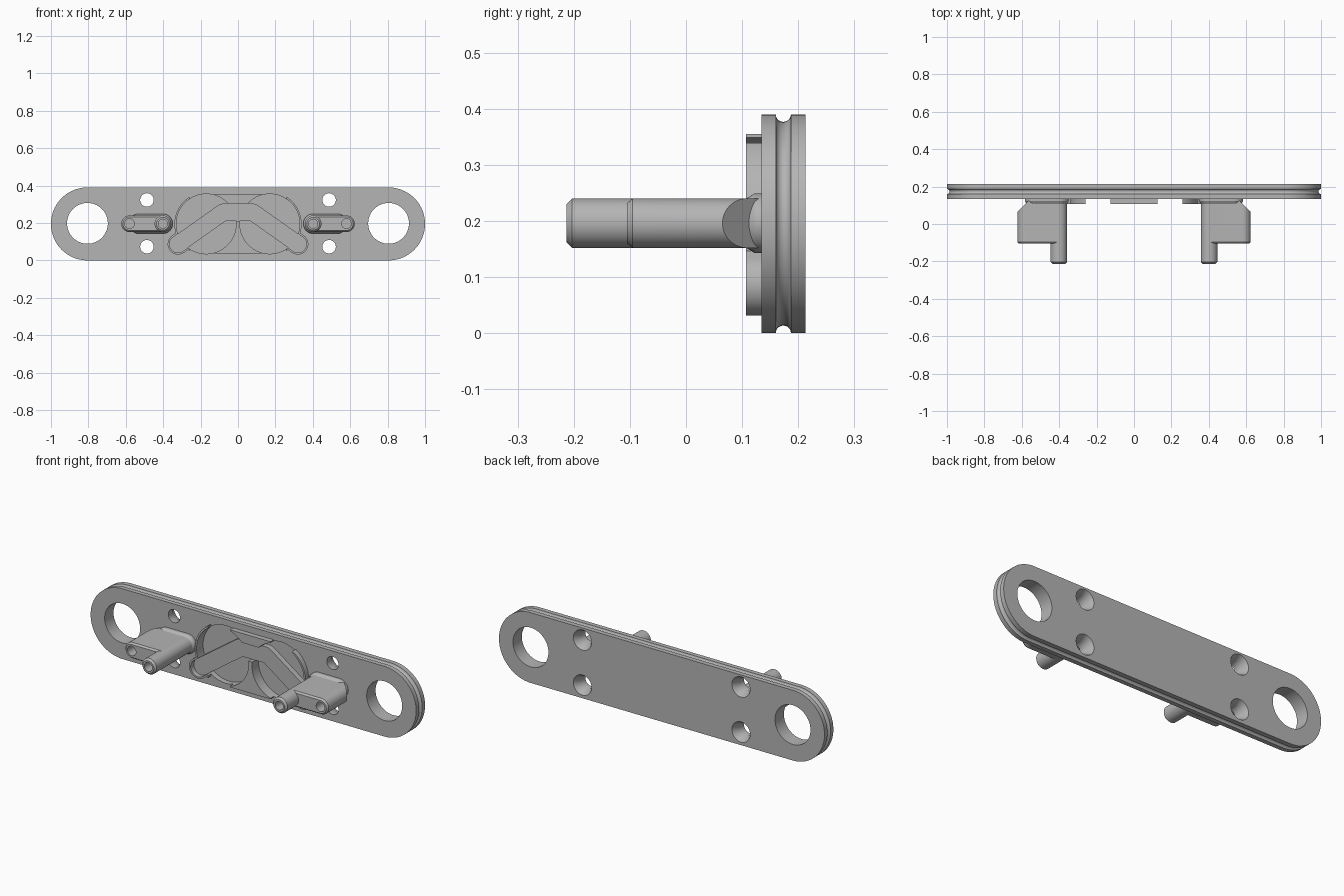
import bpy, bmesh, math
from mathutils import Vector

if "Cube" in bpy.data.objects:
    bpy.data.objects.remove(bpy.data.objects["Cube"])

metal = bpy.data.materials.new("plain_grey")
metal.diffuse_color = (0.46, 0.46, 0.46, 1)
metal.use_nodes = True
metal.node_tree.nodes["Principled BSDF"].inputs["Base Color"].default_value = metal.diffuse_color
MID = 0.195          # height of the long axis
FRONT, BACK = 0.135, 0.213


def finish(name, bm):
    bmesh.ops.recalc_face_normals(bm, faces=bm.faces)
    me = bpy.data.meshes.new(name)
    bm.to_mesh(me)
    bm.free()
    me.materials.append(metal)
    ob = bpy.data.objects.new(name, me)
    bpy.context.collection.objects.link(ob)
    return ob


def loft(name, a, b, rings, n=32):
    """Capsule outline from a to b (x, z), lofted through (y, radius) rings."""
    a, b = sorted([a, b])
    t = math.atan2(b[1] - a[1], b[0] - a[0])
    bm = bmesh.new()
    loops = []
    for y, r in rings:
        pts = []
        for c, start in ((b, t - math.pi / 2), (a, t + math.pi / 2)):
            for i in range(n if a == b else n + 1):
                w = start + math.pi * i / n
                pts.append((c[0] + r * math.cos(w), y, c[1] + r * math.sin(w)))
        loops.append([bm.verts.new(p) for p in pts])
    for p, q in zip(loops, loops[1:]):
        for i in range(len(p)):
            j = (i + 1) % len(p)
            bm.faces.new((p[i], p[j], q[j], q[i]))
    bm.faces.new(loops[0])
    bm.faces.new(loops[-1])
    return finish(name, bm)


def disc(name, c, rings):
    return loft(name, c, c, rings)


def prism(name, pts, vec):
    bm = bmesh.new()
    lo = [bm.verts.new(p) for p in pts]
    hi = [bm.verts.new(Vector(p) + Vector(vec)) for p in pts]
    bm.faces.new(lo)
    bm.faces.new(hi)
    for i in range(len(pts)):
        j = (i + 1) % len(pts)
        bm.faces.new((lo[i], lo[j], hi[j], hi[i]))
    return finish(name, bm)


def box(name, x0, x1, y0, y1, z0, z1):
    return prism(name, [(x0, y0, z0), (x1, y0, z0), (x1, y0, z1), (x0, y0, z1)], (0, y1 - y0, 0))


def combine(ob, operation, tools):
    bpy.context.view_layer.objects.active = ob
    for tool in tools:
        m = ob.modifiers.new("bool", 'BOOLEAN')
        m.operation, m.solver, m.object = operation, 'EXACT', tool
        bpy.ops.object.modifier_apply(modifier=m.name)
        bpy.data.objects.remove(tool)
    return ob


def chevron(y0, y1):
    """Bent bar: flat top with two sloping legs."""
    rings = [(y0, 0.046), (y1, 0.046)]
    return [loft("cut", (-0.08, 0.257), (0.08, 0.257), rings)] + [
        loft("cut", (s * 0.08, 0.257), (s * 0.32, 0.087), rings) for s in (-1, 1)]


# Base plate with a round groove along its edge
groove = [(0.1735 - 0.0135 * math.cos(math.pi * i / 10),
           0.195 - 0.0135 * math.sin(math.pi * i / 10)) for i in range(11)]
plate = loft("base_plate", (-0.805, MID), (0.805, MID),
             [(FRONT, 0.195)] + groove + [(BACK, 0.195)], 48)

# Large end holes, countersunk screw holes and round pockets
for s in (-1, 1):
    cuts = [disc("cut", (s * 0.805, 0.198), [(0.1, 0.109), (0.25, 0.109)])]
    for z in (0.073, 0.323):
        cuts.append(disc("cut", (s * 0.487, z),
                         [(0.1, 0.036), (0.175, 0.036), (BACK, 0.056), (0.25, 0.056)]))
    pocket = disc("cut", (s * 0.17, MID), [(0.12, 0.16), (0.165, 0.16)])
    cuts.append(combine(pocket, 'DIFFERENCE', chevron(0.1, 0.2)))
    combine(plate, 'DIFFERENCE', cuts)

# Raised filler between the round pockets
filler = box("centre_relief", -0.125, 0.125, 0.107, FRONT + 0.001, 0.036, 0.355)
combine(filler, 'DIFFERENCE',
        [disc("cut", (s * 0.17, MID), [(0.09, 0.16), (0.15, 0.16)]) for s in (-1, 1)]
        + chevron(0.09, 0.15))

parts = [plate, filler]
for s, side in ((-1, "left"), (1, "right")):
    # Thin raised rim around the outer side of each pocket
    rim = disc(side + "_rim", (s * 0.17, MID), [(0.107, 0.17), (FRONT + 0.001, 0.17)])
    leg = ((s * 0.08, 0.257), (s * 0.32, 0.087))
    combine(rim, 'UNION', [loft("add", *leg, [(0.107, 0.056), (FRONT + 0.001, 0.056)])])
    combine(rim, 'DIFFERENCE', [
        disc("cut", (s * 0.17, MID), [(0.09, 0.16), (0.15, 0.16)]),
        loft("cut", *leg, [(0.09, 0.046), (0.15, 0.046)]),
        box("cut", *sorted((s * 0.26, -s * 0.3)), 0.08, 0.16, -0.1, 0.5)])

    # Bracket arm with bevelled outer corner
    inner, outer = (s * 0.402, 0.196), (s * 0.58, 0.196)
    arm = loft(side + "_arm", inner, outer,
               [(-0.105, 0.036), (-0.095, 0.044), (FRONT + 0.001, 0.044)])
    corner = [(s * x, y, 0.1) for x, y in ((0.634, 0.055), (0.554, 0.135), (0.554, 0.2), (0.7, 0.2), (0.7, 0.055))]
    combine(arm, 'DIFFERENCE', [prism("cut", corner, (0, 0, 0.2))])
    # Long peg, then blind holes in both tips
    combine(arm, 'UNION', [disc("add", inner,
                                [(-0.213, 0.034), (-0.203, 0.0441), (0.1, 0.0441)])])
    combine(arm, 'DIFFERENCE', [
        disc("cut", inner, [(-0.25, 0.024), (-0.1, 0.024)]),
        disc("cut", outer, [(-0.15, 0.026), (-0.02, 0.026)])])
    # Flared foot where the arm meets the plate
    foot = loft(side + "_foot", inner, (s * 0.53, 0.196),
                [(0.108, 0.044), (0.122, 0.053), (FRONT + 0.001, 0.053)])
    parts += [rim, arm, foot]

for ob in parts:
    bpy.ops.object.select_all(action='DESELECT')
    ob.select_set(True)
    bpy.context.view_layer.objects.active = ob
    bpy.ops.object.shade_smooth_by_angle(angle=math.radians(30))
